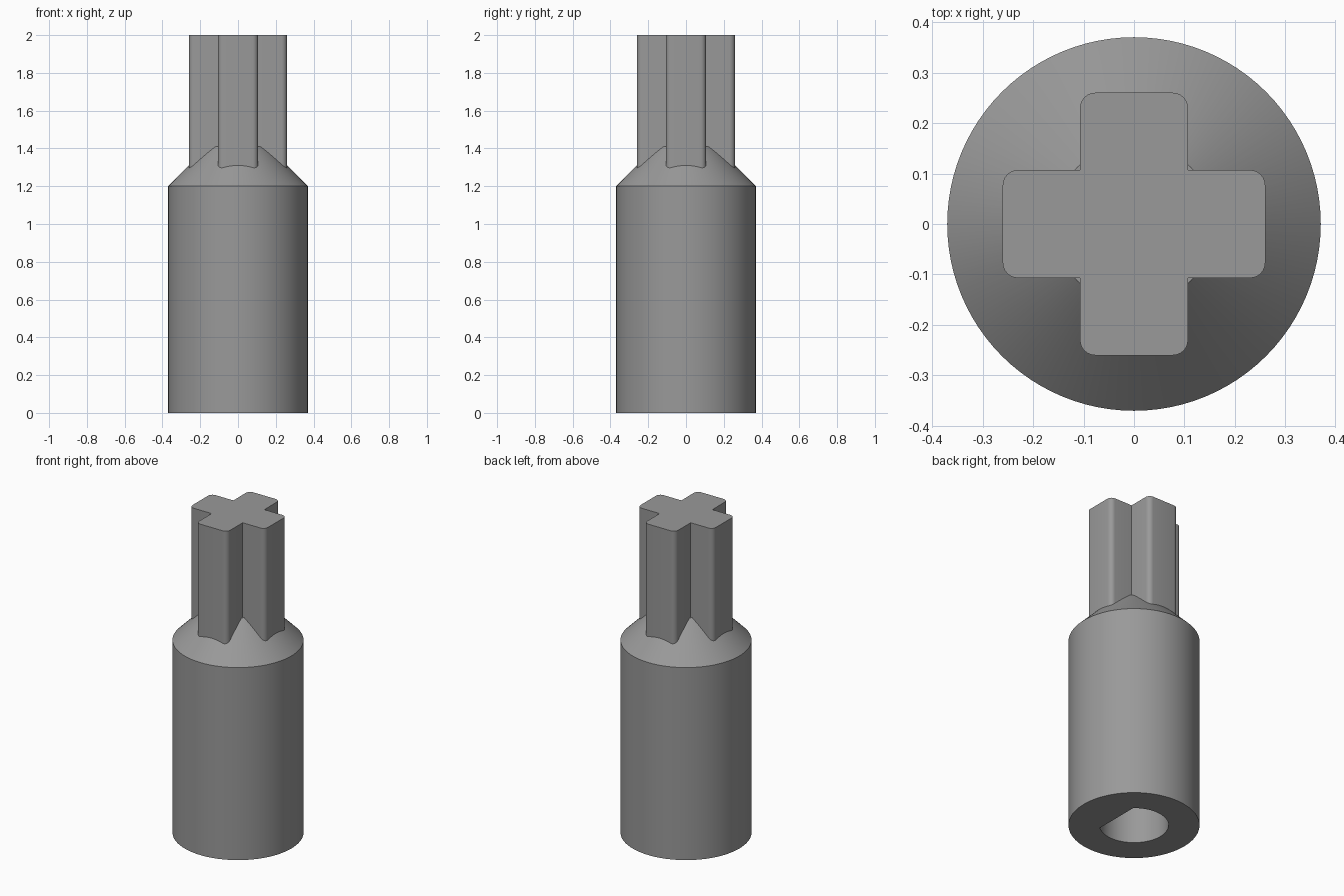
import bpy, bmesh, math
from math import cos, sin, pi

if "Cube" in bpy.data.objects:
    bpy.data.objects.remove(bpy.data.objects["Cube"])

SEG = 96
grey = bpy.data.materials.new("mid grey")
grey.diffuse_color = (0.32, 0.32, 0.32, 1)
grey.use_nodes = True
grey.node_tree.nodes["Principled BSDF"].inputs["Base Color"].default_value = grey.diffuse_color


def loft(name, rings):
    """Skin a stack of equal-length point rings and cap both ends."""
    bm = bmesh.new()
    rows = [[bm.verts.new(p) for p in ring] for ring in rings]
    n = len(rows[0])
    for a, b in zip(rows, rows[1:]):
        for i in range(n):
            j = (i + 1) % n
            bm.faces.new((a[i], a[j], b[j], b[i]))
    bm.faces.new(rows[0][::-1])
    bm.faces.new(rows[-1])
    bmesh.ops.recalc_face_normals(bm, faces=bm.faces)
    mesh = bpy.data.meshes.new(name)
    bm.to_mesh(mesh)
    bm.free()
    mesh.materials.append(grey)
    ob = bpy.data.objects.new(name, mesh)
    bpy.context.collection.objects.link(ob)
    bpy.ops.object.select_all(action='DESELECT')
    ob.select_set(True)
    bpy.context.view_layer.objects.active = ob
    bpy.ops.object.shade_smooth_by_angle(angle=math.radians(30))
    return ob


ANGLES = [2 * pi * i / SEG for i in range(SEG)]


def circle(r, z):
    return [(r * cos(a), r * sin(a), z) for a in ANGLES]


def d_shape(r, z):
    """Circle with a flat on +x, whose corners fall on ring points."""
    flat = r * cos(ANGLES[13])
    pts = []
    for a in ANGLES:
        rad = min(r, flat / cos(a)) if cos(a) > 0.01 else r
        pts.append((rad * cos(a), rad * sin(a), z))
    return pts


# Sleeve: D-shaped blind socket, straight wall, cone shoulder
loft("sleeve", [d_shape(0.195, 1.0), d_shape(0.195, 0), circle(0.37, 0),
                circle(0.37, 1.2), circle(0.159, 1.411)])

# Cross axle: one arm with rounded outer corners, repeated four times
ARM, HALF, RAD, STEPS = 0.26, 0.107, 0.03, 6
arm = []
for cy, start in ((-HALF + RAD, -pi / 2), (HALF - RAD, 0)):
    for k in range(STEPS + 1):
        a = start + k * pi / 2 / STEPS
        arm.append((ARM - RAD + RAD * cos(a), cy + RAD * sin(a)))
arm.append((HALF, HALF))
outline = []
for q in range(4):
    c, s = round(cos(q * pi / 2)), round(sin(q * pi / 2))
    outline += [(c * x - s * y, s * x + c * y) for x, y in arm]
loft("cross_axle", [[(x, y, z) for x, y in outline] for z in (1.25, 2.0)])
